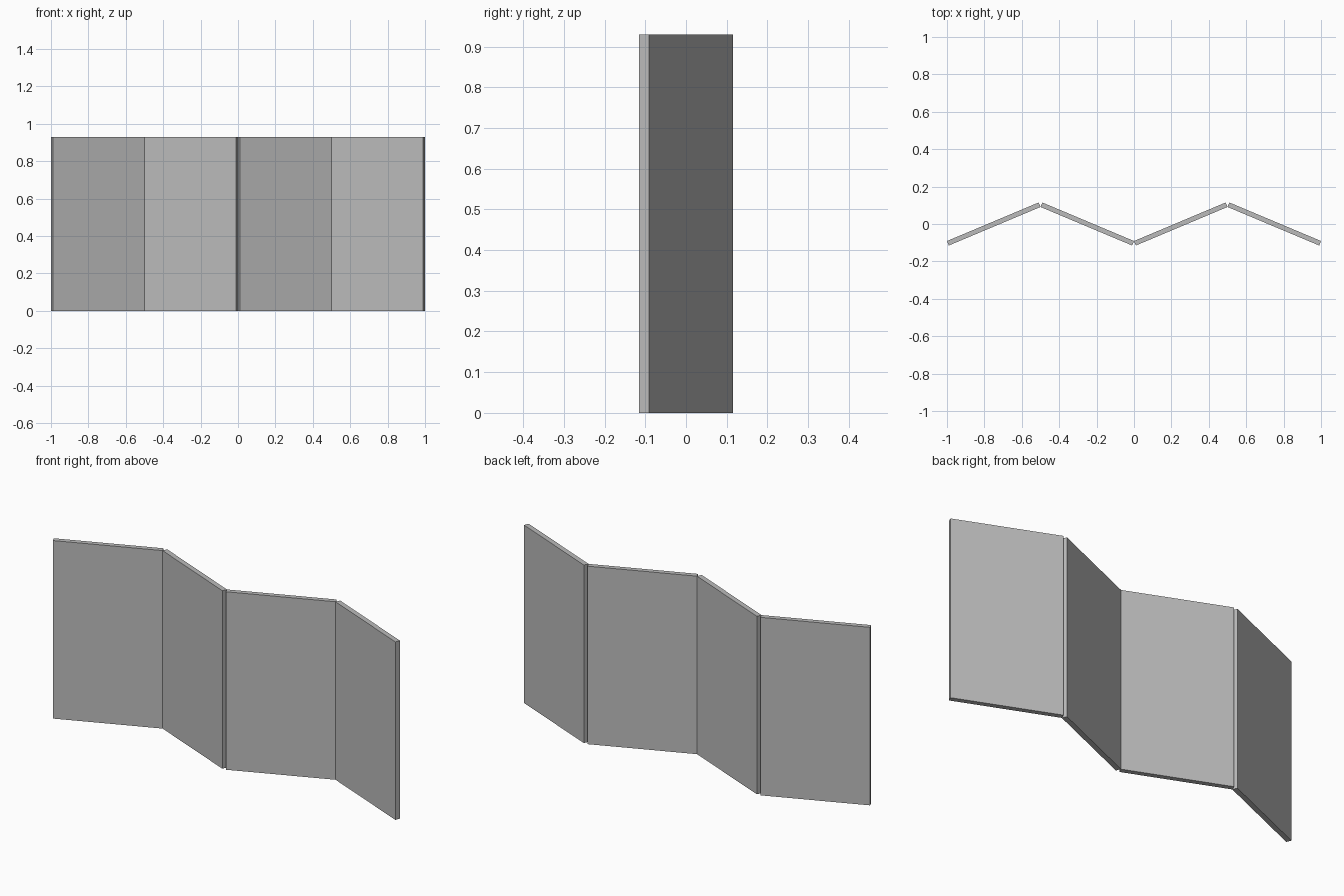
import bpy
import bmesh
from math import radians, sin, cos
from mathutils import Matrix

cube = bpy.data.objects.get("Cube")
if cube:
    bpy.data.objects.remove(cube, do_unlink=True)

HEIGHT = 0.93
THICK = 0.026
ANGLE = radians(22.8)
SPAN = 0.5  # width of each panel between fold lines
LENGTH = (SPAN - THICK * sin(ANGLE)) / cos(ANGLE)

grey = bpy.data.materials.new("plain_grey")
grey.use_nodes = True
colour = (0.5, 0.5, 0.5, 1)
grey.diffuse_color = colour
grey.node_tree.nodes["Principled BSDF"].inputs["Base Color"].default_value = colour


def panel(name, x, angle):
    """Upright board, turned about its own centre."""
    bm = bmesh.new()
    bmesh.ops.create_cube(bm, size=1)
    bm.transform(Matrix.Diagonal((LENGTH, THICK, HEIGHT, 1)))
    mesh = bpy.data.meshes.new(name)
    bm.to_mesh(mesh)
    bm.free()
    mesh.materials.append(grey)
    obj = bpy.data.objects.new(name, mesh)
    obj.location = (x, 0, HEIGHT / 2)
    obj.rotation_euler.z = angle
    bpy.context.collection.objects.link(obj)


# Four boards folding alternately back and forward, touching at the inner corners
names = ("right_outer_panel", "right_inner_panel", "left_inner_panel", "left_outer_panel")
for i, name in enumerate(names):
    panel(name, (i - 1.5) * SPAN, ANGLE * (-1) ** i)
